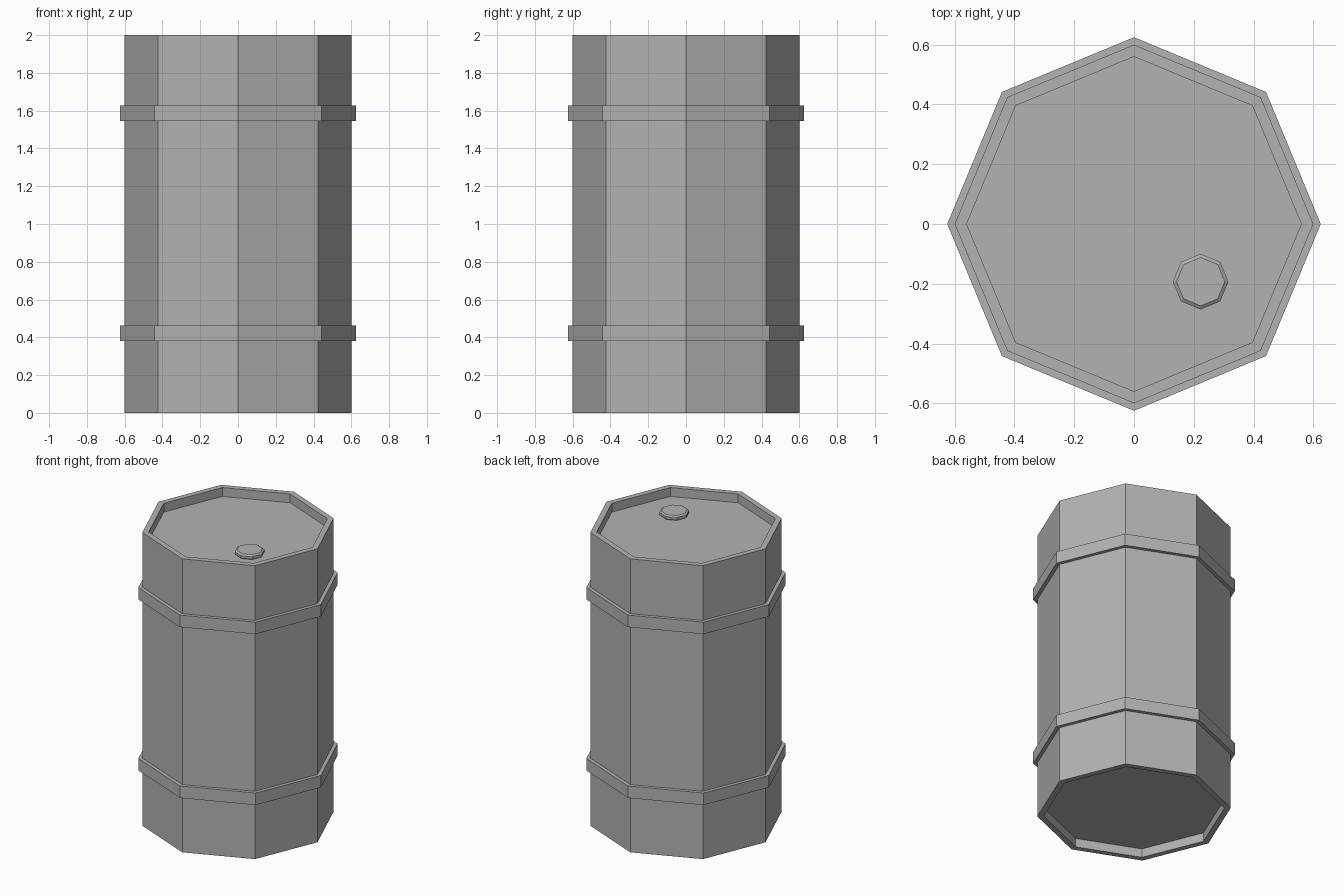
import bpy
import math

# Remove the default cube
if "Cube" in bpy.data.objects:
    bpy.data.objects.remove(bpy.data.objects["Cube"], do_unlink=True)

SIDES = 8

metal = bpy.data.materials.new("grey_metal")
metal.use_nodes = True
GREY = (0.45, 0.45, 0.45, 1)
metal.diffuse_color = GREY
metal.node_tree.nodes["Principled BSDF"].inputs["Base Color"].default_value = GREY


def lathe(name, profile, location=(0, 0, 0), closed=False):
    """Turn a (radius, z) profile, listed from bottom to top, into a faceted part."""
    verts = []
    for r, z in profile:
        for i in range(SIDES):
            a = math.tau * i / SIDES
            verts.append((r * math.cos(a), r * math.sin(a), z))
    faces = []
    rows = len(profile)
    for k in range(rows if closed else rows - 1):
        lo, hi = k * SIDES, (k + 1) % rows * SIDES
        for i in range(SIDES):
            j = (i + 1) % SIDES
            faces.append((lo + i, lo + j, hi + j, hi + i))
    if not closed:
        faces.append(tuple(reversed(range(SIDES))))
        faces.append(tuple(range((rows - 1) * SIDES, rows * SIDES)))
    mesh = bpy.data.meshes.new(name)
    mesh.from_pydata(verts, [], faces)
    mesh.materials.append(metal)
    obj = bpy.data.objects.new(name, mesh)
    obj.location = location
    bpy.context.collection.objects.link(obj)
    return obj


# Drum body with recessed ends
R, RIM, HEIGHT, RECESS = 0.6, 0.56, 2.0, 0.06
lathe("drum_body", [(RIM, RECESS), (RIM, 0), (R, 0),
                    (R, HEIGHT), (RIM, HEIGHT), (RIM, HEIGHT - RECESS)])

# Raised hoops around the body
HOOP_R, HOOP_H = 0.625, 0.082
for name, z in (("lower_hoop", 0.38), ("upper_hoop", 1.545)):
    lathe(name, [(R - 0.01, 0), (HOOP_R, 0), (HOOP_R, HOOP_H), (R - 0.01, HOOP_H)],
          location=(0, 0, z), closed=True)

# Filler cap on the lid
lathe("filler_cap", [(0.085, -0.005), (0.093, 0.008), (0.093, 0.022), (0.081, 0.03)],
      location=(0.223, -0.193, HEIGHT - RECESS))
